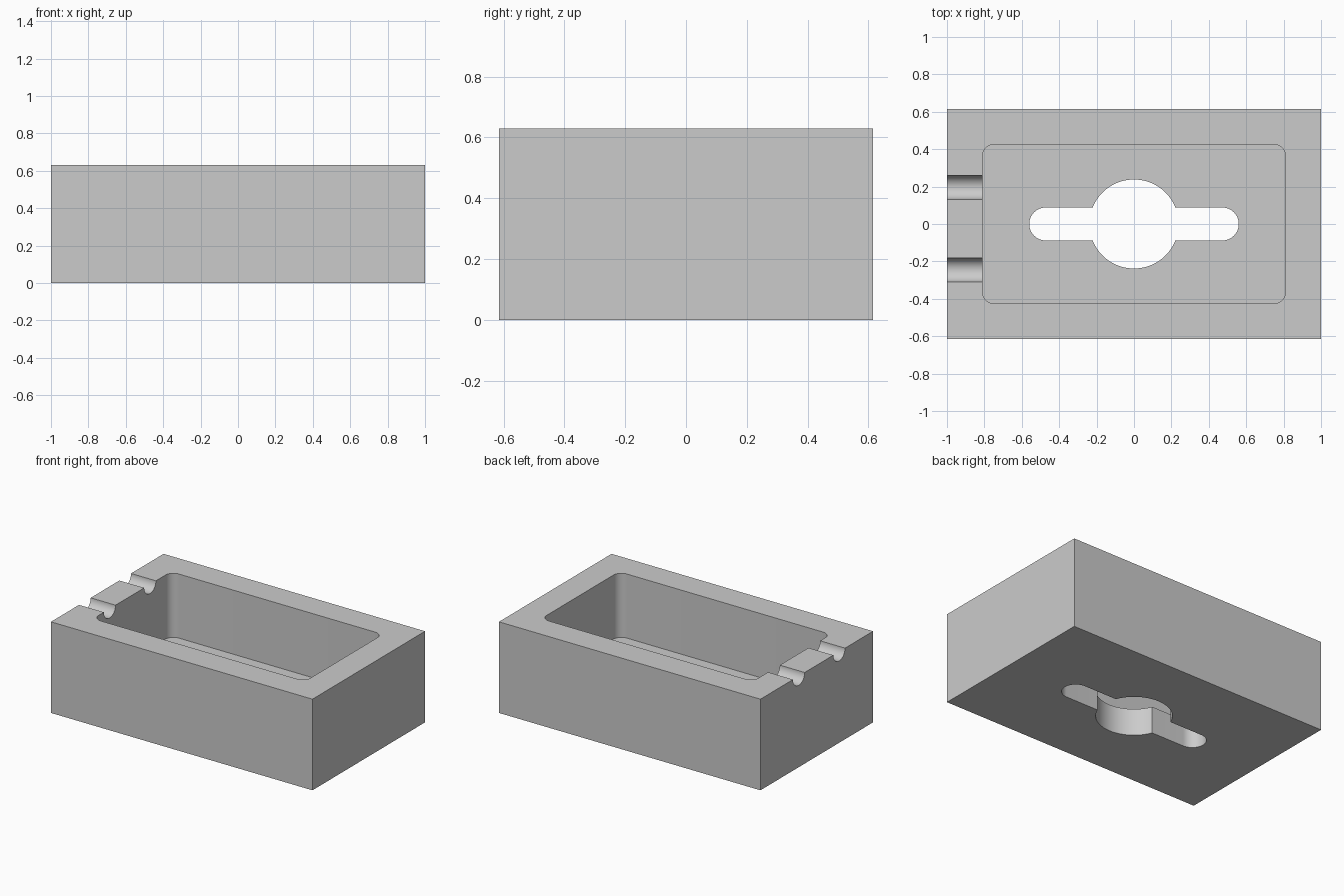
import bpy, bmesh, math
from mathutils import Matrix

LENGTH, WIDTH, HEIGHT = 2.0, 1.23, 0.63
WALL = 0.19
FLOOR = 0.187

old = bpy.data.objects.get("Cube")
if old:
    bpy.data.objects.remove(old, do_unlink=True)

grey = bpy.data.materials.new("plain_grey")
grey.use_nodes = True
colour = (0.6, 0.6, 0.6, 1)
grey.diffuse_color = colour
grey.node_tree.nodes["Principled BSDF"].inputs["Base Color"].default_value = colour


def rounded_rect(half_x, half_y, radius, steps):
    """Outline of a rectangle with rounded corners, counter-clockwise."""
    points = []
    for i, (sx, sy) in enumerate(((1, 1), (-1, 1), (-1, -1), (1, -1))):
        for k in range(steps + 1):
            a = math.pi / 2 * (i + k / steps)
            points.append((sx * (half_x - radius) + radius * math.cos(a),
                           sy * (half_y - radius) + radius * math.sin(a)))
    return points


def prism(name, outline, z0, z1, matrix=Matrix()):
    """Extrude an outline from z0 to z1 into a closed solid."""
    bm = bmesh.new()
    base = bm.faces.new([bm.verts.new((x, y, z0)) for x, y in outline])
    top = bmesh.ops.extrude_face_region(bm, geom=[base])["geom"]
    verts = [v for v in top if isinstance(v, bmesh.types.BMVert)]
    bmesh.ops.translate(bm, verts=verts, vec=(0, 0, z1 - z0))
    bmesh.ops.remove_doubles(bm, verts=bm.verts, dist=1e-5)
    bmesh.ops.recalc_face_normals(bm, faces=bm.faces)
    bm.transform(matrix)
    mesh = bpy.data.meshes.new(name)
    bm.to_mesh(mesh)
    bm.free()
    mesh.materials.append(grey)
    obj = bpy.data.objects.new(name, mesh)
    bpy.context.collection.objects.link(obj)
    return obj


# Solid block
hx, hy = LENGTH / 2, WIDTH / 2
block = prism("open_box", [(-hx, -hy), (hx, -hy), (hx, hy), (-hx, hy)], 0, HEIGHT)

# Rounded pocket, then the round hole and long slot through the floor
cutters = [
    prism("pocket_cutter", rounded_rect(hx - WALL, hy - WALL, 0.06, 10), FLOOR, HEIGHT + 0.1),
    prism("hole_cutter", rounded_rect(0.238, 0.238, 0.238, 20), -0.1, FLOOR + 0.1),
    prism("slot_cutter", rounded_rect(0.56, 0.088, 0.0879, 14), -0.1, FLOOR + 0.1),
]

# Two half-round channels across the rim of the right wall
for y in (0.196, -0.245):
    turn = Matrix.Translation((0, y, HEIGHT)) @ Matrix.Rotation(math.pi / 2, 4, "Y")
    cutters.append(prism("channel_cutter", rounded_rect(0.064, 0.064, 0.064, 12),
                         -hx - 0.1, -hx + WALL + 0.1, turn))

bpy.ops.object.select_all(action="DESELECT")
bpy.context.view_layer.objects.active = block
block.select_set(True)
for cutter in cutters:
    cutter.hide_render = True
    cut = block.modifiers.new(cutter.name, "BOOLEAN")
    cut.operation = "DIFFERENCE"
    cut.solver = "EXACT"
    cut.object = cutter
    bpy.ops.object.modifier_apply(modifier=cut.name)
    bpy.data.objects.remove(cutter, do_unlink=True)

bpy.ops.object.shade_smooth_by_angle(angle=math.radians(30))
